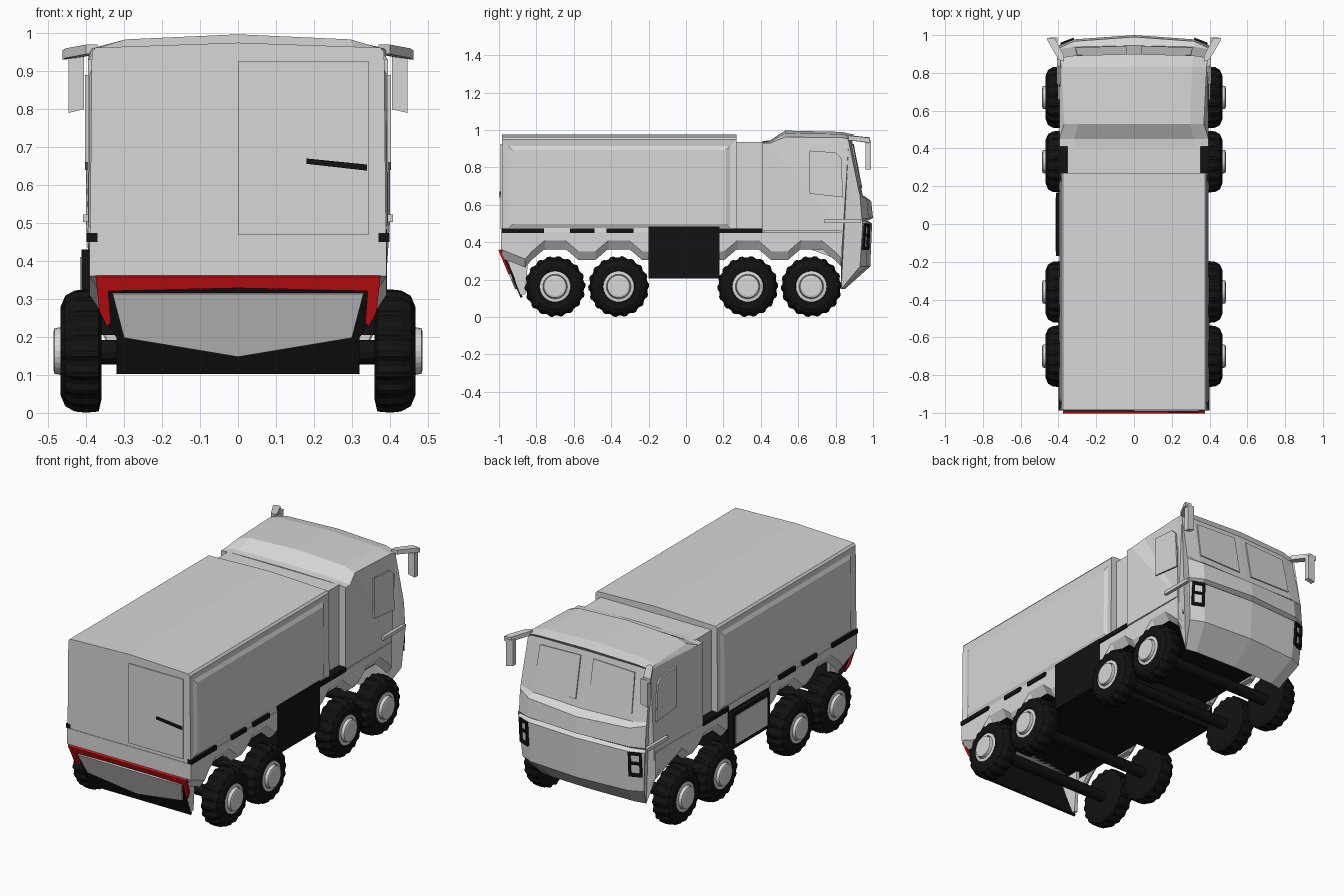
import bpy, bmesh, math
from mathutils import Vector

if "Cube" in bpy.data.objects:
    bpy.data.objects.remove(bpy.data.objects["Cube"])


def material(name, rgb):
    m = bpy.data.materials.new(name)
    m.diffuse_color = (*rgb, 1)
    m.use_nodes = True
    m.node_tree.nodes["Principled BSDF"].inputs["Base Color"].default_value = m.diffuse_color
    return m


GREY = material("light_grey", (0.68, 0.68, 0.68))
BLACK = material("black", (0.006, 0.006, 0.006))
RED = material("red", (0.7, 0.006, 0.008))


def finish(name, bm, mat):
    bmesh.ops.recalc_face_normals(bm, faces=bm.faces)
    me = bpy.data.meshes.new(name)
    bm.to_mesh(me)
    bm.free()
    me.materials.append(mat)
    ob = bpy.data.objects.new(name, me)
    bpy.context.collection.objects.link(ob)
    return ob


def prism(name, pts, move, mat):
    """Flat polygon of 3D points swept along a vector."""
    bm = bmesh.new()
    a = [bm.verts.new(p) for p in pts]
    b = [bm.verts.new(Vector(p) + Vector(move)) for p in pts]
    n = len(pts)
    bm.faces.new(a)
    bm.faces.new(b[::-1])
    for i in range(n):
        bm.faces.new((a[i], a[(i + 1) % n], b[(i + 1) % n], b[i]))
    return finish(name, bm, mat)


def plate(name, pts, t, mat):
    """Polygon thickened evenly about its own plane."""
    p = [Vector(q) for q in pts]
    n = (p[1] - p[0]).cross(p[2] - p[0]).normalized() * t
    return prism(name, [q - n / 2 for q in p], n, mat)


def box(name, x0, x1, y0, y1, z0, z1, mat):
    return prism(name, [(x0, y0, z0), (x1, y0, z0), (x1, y1, z0), (x0, y1, z0)],
                 (0, 0, z1 - z0), mat)


def lathe(name, prof, side, y, z, seg, mat, tread=0.0):
    """Turn (radius, x) points round the axle line."""
    bm = bmesh.new()
    rings = []
    for r, x in prof:
        ring = []
        for i in range(seg):
            a = 2 * math.pi * i / seg
            rr = r - (tread if r > 0.14 and i % 4 > 1 else 0)
            ring.append(bm.verts.new((side * x, y + rr * math.cos(a), z + rr * math.sin(a))))
        rings.append(ring)
    for p, q in zip(rings, rings[1:]):
        for i in range(seg):
            j = (i + 1) % seg
            bm.faces.new((p[i], p[j], q[j], q[i]))
    bm.faces.new(rings[0])
    bm.faces.new(rings[-1])
    return finish(name, bm, mat)


# Cargo body with raised side panels
half = [(0.39, 0.44), (0.385, 0.95), (0.375, 0.962)]
outline = half + [(0, 0.975)] + [(-x, z) for x, z in half[::-1]]
body = prism("cargo_body", [(x, -0.985, z) for x, z in outline], (0, 1.255, 0), GREY)
bm = bmesh.new()
bm.from_mesh(body.data)
sides = [f for f in bm.faces if abs(f.normal.x) > 0.9 and f.calc_area() > 0.3]
bmesh.ops.inset_individual(bm, faces=sides, thickness=0.05, depth=-0.005)
bmesh.ops.inset_individual(bm, faces=sides, thickness=0.03, depth=0.01)
bm.to_mesh(body.data)
bm.free()

# Rear door and handle
box("rear_door", 0.0, 0.345, -0.991, -0.98, 0.47, 0.925, GREY)
prism("rear_door_handle", [(0.18, -0.998, 0.67), (0.18, -0.998, 0.656),
                           (0.34, -0.998, 0.638), (0.34, -0.998, 0.654)], (0, 0.012, 0), BLACK)


# Rear bumper: sloping plates with the red light frame
def rear(x, z, off=0.0):
    return (x, -0.998 + (0.36 - z) * 0.42 - off, z)


def mirrored(pts):
    return pts + [(-x, z) for x, z in pts[::-1] if x]


box("rear_sill", -0.39, 0.39, -0.988, -0.84, 0.36, 0.45, GREY)
plate("rear_bumper_backing", [rear(x, z, -0.012) for x, z in mirrored(
    [(0.37, 0.36), (0.345, 0.24), (0.32, 0.2), (0.32, 0.105)])], 0.012, BLACK)
plate("rear_bumper_panel", [rear(x, z, -0.002) for x, z in mirrored(
    [(0.33, 0.315), (0.30, 0.2), (0, 0.15)])], 0.012, GREY)
plate("rear_light_bar", [rear(x, z) for x, z in mirrored([(0.375, 0.36), (0.35, 0.323), (0, 0.331)])],
      0.012, RED)
for s in (-1, 1):
    plate("rear_light_end", [rear(s * x, z) for x, z in
                             [(0.375, 0.36), (0.365, 0.27), (0.345, 0.23), (0.335, 0.24), (0.342, 0.325)]],
          0.012, RED)
    prism("rear_bumper_side", [(s * 0.3, -0.975, 0.36), (s * 0.3, -0.885, 0.12), (s * 0.3, -0.86, 0.12),
                               (s * 0.3, -0.84, 0.36)], (s * 0.02, 0, 0), GREY)

# Cab lofted from rows (z centre, z edge, y centre, y edge, half width)
ROWS = [(0.46, 0.46, 0.83, 0.83, 0.39), (0.30, 0.30, 0.83, 0.83, 0.385), (0.15, 0.15, 0.85, 0.83, 0.33),
        (0.27, 0.27, 0.985, 0.93, 0.385), (0.50, 0.50, 0.995, 0.945, 0.40), (0.515, 0.515, 0.97, 0.935, 0.40),
        (0.53, 0.525, 1.0, 0.94, 0.40), (0.62, 0.65, 0.99, 0.93, 0.40), (0.65, 0.67, 0.945, 0.925, 0.40),
        (0.955, 0.94, 0.885, 0.87, 0.39), (0.975, 0.95, 0.90, 0.88, 0.392), (0.99, 0.96, 0.83, 0.83, 0.385),
        (0.997, 0.962, 0.53, 0.53, 0.37), (0.945, 0.93, 0.45, 0.45, 0.395), (0.94, 0.93, 0.41, 0.41, 0.395),
        (0.46, 0.46, 0.41, 0.41, 0.395)]
bm = bmesh.new()
cab = []
for zc, ze, yc, ye, w in ROWS:
    cab.append([bm.verts.new((t * w, yc + (ye - yc) * f, zc + (ze - zc) * f))
                for t, f in [(-1, 1), (-0.8, 0.38), (0, 0), (0.8, 0.38), (1, 1)]])
for i, row in enumerate(cab):
    nxt = cab[(i + 1) % len(cab)]
    for k in range(4):
        bm.faces.new((row[k], row[k + 1], nxt[k + 1], nxt[k]))
caps = [bm.faces.new([r[k] for r in cab]) for k in (0, 4)]
bmesh.ops.triangulate(bm, faces=caps)
finish("cab", bm, GREY)


def on_cab(x, z, lo, hi, off=0.0):
    """Point on the curved cab front between two rows."""
    a, b = ROWS[lo], ROWS[hi]
    u = (z - a[0]) / (b[0] - a[0])
    t = abs(x) / 0.395
    f = 0.38 * t / 0.8 if t < 0.8 else 0.38 + (t - 0.8) * 3.1
    yc, ye = a[2] + (b[2] - a[2]) * u, a[3] + (b[3] - a[3]) * u
    return (x, yc + (ye - yc) * f + off, z)


# Cab details on both sides
for s in (-1, 1):
    plate("windscreen_pane", [on_cab(s * x, z, 8, 9, 0.002) for x, z in
                              [(0.04, 0.69), (0.31, 0.70), (0.30, 0.915), (0.04, 0.925)]], 0.009, GREY)
    plate("side_window", [(s * 0.399, y, z) for y, z in
                          [(0.66, 0.66), (0.84, 0.64), (0.83, 0.85), (0.80, 0.88), (0.66, 0.89)]], 0.009, GREY)
    box("door_sill", s * 0.39, s * 0.408, 0.74, 0.935, 0.503, 0.523, GREY)
    for x0, x1, z0, z1 in [(0.318, 0.33, 0.36, 0.5), (0.373, 0.385, 0.36, 0.5), (0.32, 0.385, 0.36, 0.375),
                           (0.32, 0.385, 0.43, 0.442), (0.32, 0.385, 0.485, 0.5)]:
        plate("headlight_frame", [on_cab(s * x, z, 3, 4, 0.004) for x, z in
                                  [(x0, z0), (x1, z0), (x1, z1), (x0, z1)]], 0.016, BLACK)
    # Mirror arm and hanging mirror head
    prism("mirror_arm", [(s * 0.37, 0.86, 0.945), (s * 0.37, 0.89, 0.945), (s * 0.42, 0.985, 0.935),
                         (s * 0.462, 0.985, 0.93), (s * 0.455, 0.965, 0.935), (s * 0.40, 0.87, 0.945)],
          (0, 0, 0.025), GREY)
    prism("mirror_head", [(s * 0.405, 0.96, 0.80), (s * 0.447, 0.96, 0.79), (s * 0.447, 0.96, 0.945),
                          (s * 0.405, 0.96, 0.945)], (0, 0.028, 0), GREY)

# Link between cab and body
box("cab_link", -0.352, 0.352, 0.26, 0.42, 0.44, 0.935, GREY)

# Wheel-arch skirts with sloping undersides
WHEELS = [-0.70, -0.36, 0.33, 0.67]
ARCH = [(-0.125, 0.35), (-0.055, 0.41), (0.055, 0.41), (0.125, 0.35)]


def arch_line(centres, first, last):
    return first + [(c + dy, z) for c in centres for dy, z in ARCH] + last


LINES = [arch_line(WHEELS[:2], [(-0.985, 0.36), (-0.86, 0.31)], [(-0.2, 0.35)]),
         arch_line(WHEELS[2:], [(0.18, 0.35)], [(0.835, 0.31)])]
for s in (-1, 1):
    for line in LINES:
        top = [(line[-1][0], 0.455), (line[0][0], 0.455)]
        prism("wheel_arch_skirt", [(s * 0.36, y, z) for y, z in line + top], (s * 0.031, 0, 0), GREY)
        bm = bmesh.new()
        a = [bm.verts.new((s * 0.391, y, z)) for y, z in line]
        b = [bm.verts.new((s * 0.36, y, z - 0.045)) for y, z in line]
        for i in range(len(line) - 1):
            bm.faces.new((a[i], a[i + 1], b[i + 1], b[i]))
        finish("wheel_arch_lip", bm, GREY)
    # Black trim blocks along the sill
    for y0, y1 in [(-0.987, -0.76), (-0.62, -0.49), (-0.425, -0.28)]:
        box("sill_trim", s * 0.37, s * 0.399, y0, y1, 0.45, 0.474, BLACK)
    box("front_sill_trim", s * 0.34, s * 0.399, 0.18, 0.41, 0.45, 0.474, BLACK)

# Chassis, tank housing and left access panel
box("chassis_floor", -0.36, 0.36, -0.93, 0.84, 0.36, 0.45, BLACK)
box("tank_housing", -0.385, 0.392, -0.2, 0.18, 0.205, 0.484, BLACK)
box("access_panel_frame", -0.412, -0.38, -0.17, 0.165, 0.23, 0.43, BLACK)
box("access_panel", -0.416, -0.408, -0.145, 0.14, 0.25, 0.41, GREY)

# Wheels, hubs and axles
TYRE = [(0.13, 0.36), (0.16, 0.367), (0.163, 0.40), (0.16, 0.43), (0.146, 0.455), (0.115, 0.468),
        (0.085, 0.466), (0.083, 0.45)]
HUB = [(0.084, 0.44), (0.083, 0.465), (0.066, 0.468), (0.064, 0.46), (0.06, 0.483), (0.05, 0.486)]
for y in WHEELS:
    for s in (-1, 1):
        lathe("tyre", TYRE, s, y, 0.163, 72, BLACK, 0.008)
        lathe("wheel_hub", HUB, s, y, 0.163, 24, GREY)
    lathe("axle", [(0.032, -0.37), (0.032, 0.37)], 1, y, 0.16, 12, BLACK)
